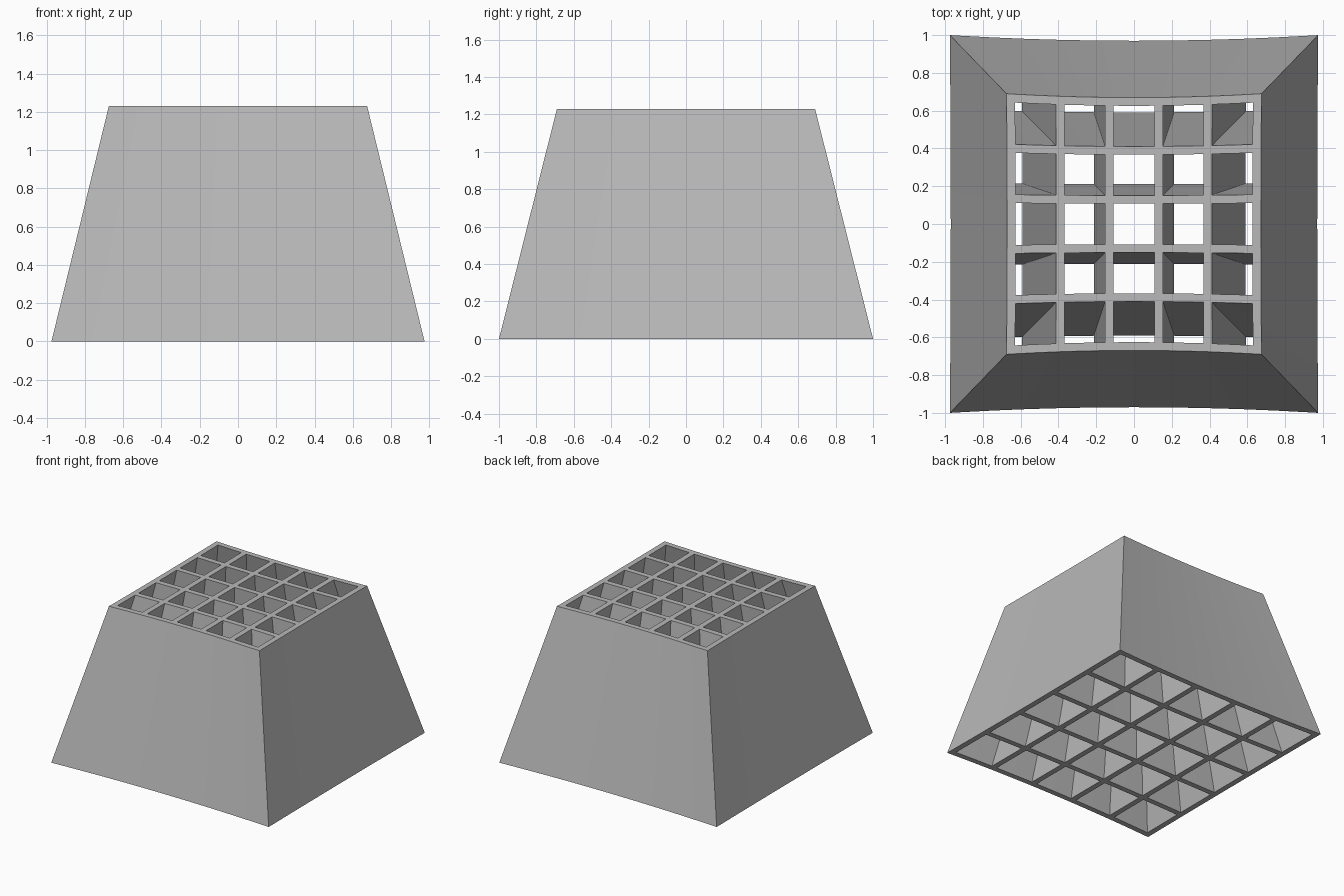
import bpy
import bmesh

if "Cube" in bpy.data.objects:
    bpy.data.objects.remove(bpy.data.objects["Cube"], do_unlink=True)

HEIGHT = 1.23
WALL = 0.045      # thickness of the lattice walls
CELLS = 5         # holes along each axis
BOW_Y, BOW_X = 0.03, 0.005   # how far the sides curve inwards


def lattice_lines(half):
    """Wall edges and hole midlines across one axis."""
    pitch = (2 * half - WALL) / CELLS
    lines = []
    for k in range(CELLS):
        start = -half + k * pitch
        lines += [start, start + WALL, start + (WALL + pitch) / 2]
    return lines + [half - WALL, half]


def layer(bm, half_x, half_y, z):
    """Grid of points with its outer edges bowed towards the centre."""
    return [[bm.verts.new((x * (1 - BOW_X * (1 - (y / half_y) ** 2)),
                           y * (1 - BOW_Y * (1 - (x / half_x) ** 2)), z))
             for y in lattice_lines(half_y)] for x in lattice_lines(half_x)]


bm = bmesh.new()
low = layer(bm, 0.975, 1.0, 0)
high = layer(bm, 0.675, 0.69, HEIGHT)
count = len(low) - 1


def solid(i, j):
    inside = 0 <= i < count and 0 <= j < count
    return inside and (i % 3 == 0 or j % 3 == 0)


# Rims above and below, with upright faces wherever a wall meets open space
for i in range(count):
    for j in range(count):
        if not solid(i, j):
            continue
        ring = [(i, j), (i + 1, j), (i + 1, j + 1), (i, j + 1)]
        bm.faces.new([high[a][b] for a, b in ring])
        bm.faces.new([low[a][b] for a, b in reversed(ring)])
        for k, (di, dj) in enumerate([(0, -1), (1, 0), (0, 1), (-1, 0)]):
            if not solid(i + di, j + dj):
                (a, b), (c, d) = ring[k], ring[(k + 1) % 4]
                bm.faces.new([low[a][b], low[c][d], high[c][d], high[a][b]])

bmesh.ops.delete(bm, geom=[v for v in bm.verts if not v.link_faces], context='VERTS')
bmesh.ops.recalc_face_normals(bm, faces=bm.faces)
mesh = bpy.data.meshes.new("tapered_lattice_block")
bm.to_mesh(mesh)
bm.free()

# Plain grey finish
grey = bpy.data.materials.new("light_grey")
grey.use_nodes = True
color = (0.48, 0.48, 0.48, 1)
grey.diffuse_color = color
grey.node_tree.nodes["Principled BSDF"].inputs["Base Color"].default_value = color
mesh.materials.append(grey)

block = bpy.data.objects.new("tapered_lattice_block", mesh)
bpy.context.collection.objects.link(block)
